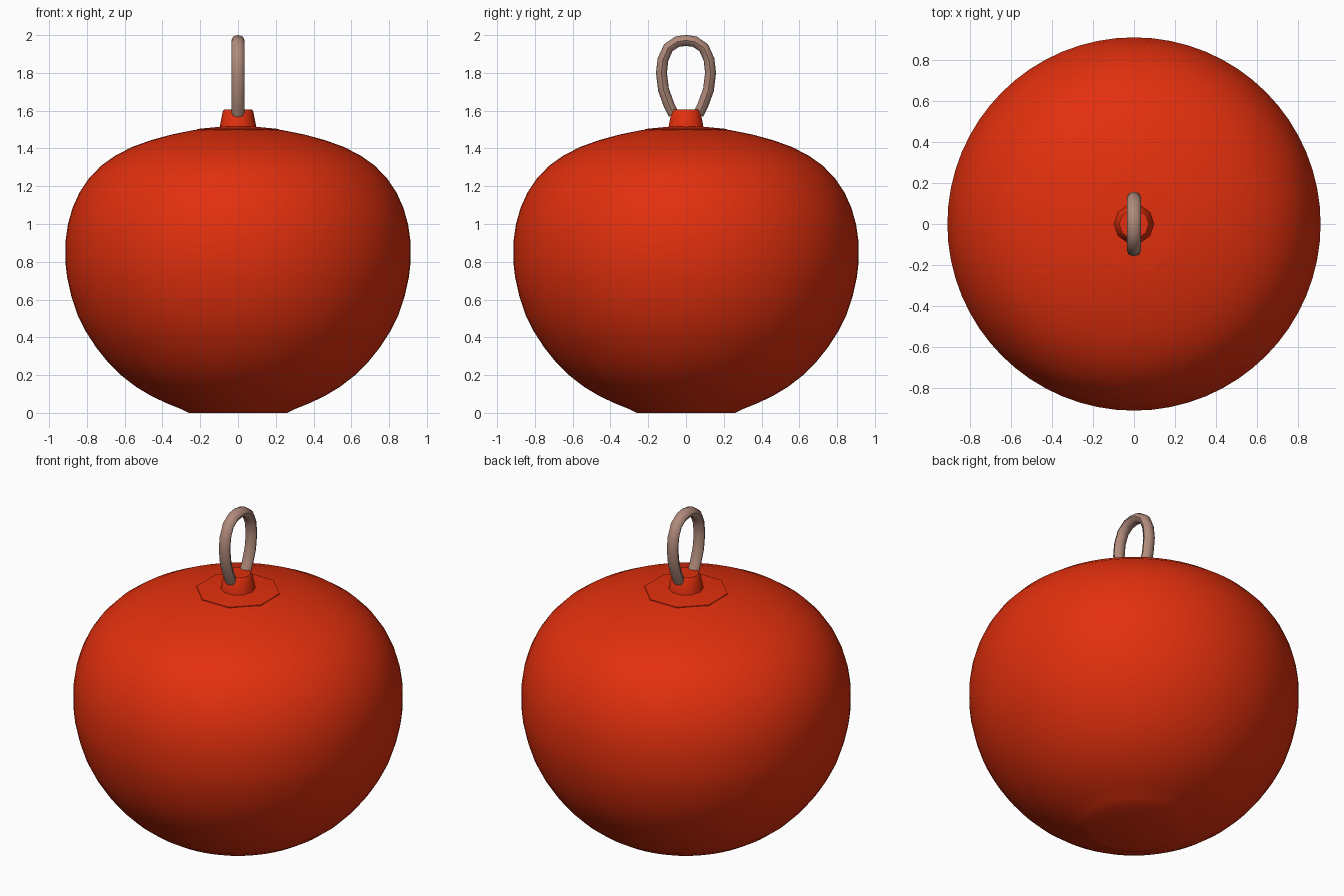
import bpy, bmesh, math

cube = bpy.data.objects.get("Cube")
if cube:
    bpy.data.objects.remove(cube, do_unlink=True)


def material(name, color):
    m = bpy.data.materials.new(name)
    m.use_nodes = True
    m.diffuse_color = color
    m.node_tree.nodes["Principled BSDF"].inputs["Base Color"].default_value = color
    return m


red = material("bright red", (0.76, 0.029, 0.004, 1))
tan = material("dull tan", (0.44, 0.26, 0.2, 1))


def finish(obj, angle):
    bpy.ops.object.select_all(action="DESELECT")
    obj.select_set(True)
    bpy.context.view_layer.objects.active = obj
    bpy.ops.object.shade_smooth_by_angle(angle=math.radians(angle))


def lathe(name, profile, sides, mat, angle):
    """Turn a (radius, height) profile around the z axis."""
    bm = bmesh.new()
    verts = [bm.verts.new((r, 0, z)) for r, z in profile]
    edges = [bm.edges.new(pair) for pair in zip(verts, verts[1:])]
    bmesh.ops.spin(bm, geom=verts + edges, cent=(0, 0, 0), axis=(0, 0, 1),
                   angle=math.tau, steps=sides, use_duplicate=False)
    bmesh.ops.remove_doubles(bm, verts=bm.verts, dist=0.0005)
    bmesh.ops.recalc_face_normals(bm, faces=bm.faces)
    mesh = bpy.data.meshes.new(name)
    bm.to_mesh(mesh)
    bm.free()
    mesh.materials.append(mat)
    obj = bpy.data.objects.new(name, mesh)
    bpy.context.collection.objects.link(obj)
    finish(obj, angle)
    return obj


# Squat round body with a flat base and a small lip around it
lathe("body", [(0, 0), (0.26, 0), (0.3, 0.02), (0.38, 0.052), (0.46, 0.09),
               (0.54, 0.138), (0.62, 0.2), (0.69, 0.27), (0.75, 0.345),
               (0.805, 0.43), (0.85, 0.52), (0.883, 0.62), (0.905, 0.72),
               (0.913, 0.79), (0.913, 0.91), (0.9, 1.0), (0.876, 1.085),
               (0.84, 1.165), (0.79, 1.24), (0.725, 1.308), (0.65, 1.362),
               (0.56, 1.408), (0.46, 1.444), (0.35, 1.474), (0.23, 1.498),
               (0.1, 1.511), (0, 1.513)],
      64, red, 60)

# Thin eight-sided collar just breaking the surface
collar = lathe("collar", [(0, 1.49), (0.235, 1.49), (0.235, 1.503), (0.1, 1.515), (0, 1.515)],
               8, red, 40)
collar.rotation_euler.z = math.pi / 8

# Small tapered cap
lathe("cap", [(0, 1.5), (0.1, 1.5), (0.094, 1.53), (0.08, 1.598), (0.072, 1.607), (0, 1.607)],
      10, red, 40)

# Hanging loop: half a path mirrored across the middle
half = [(0.065, 1.58), (0.09, 1.63), (0.119, 1.71), (0.13, 1.8),
        (0.122, 1.87), (0.094, 1.933), (0.047, 1.965)]
path = half + [(0, 1.972)] + [(-y, z) for y, z in reversed(half)]
curve = bpy.data.curves.new("loop_path", "CURVE")
curve.dimensions = "3D"
curve.bevel_depth = 0.029
curve.bevel_resolution = 2
curve.use_fill_caps = True
spline = curve.splines.new("POLY")
spline.points.add(len(path) - 1)
for point, (y, z) in zip(spline.points, path):
    point.co = (0, y, z, 1)
temp = bpy.data.objects.new("loop_path", curve)
bpy.context.collection.objects.link(temp)
bpy.context.view_layer.update()
mesh = bpy.data.meshes.new_from_object(temp.evaluated_get(bpy.context.evaluated_depsgraph_get()))
bpy.data.objects.remove(temp, do_unlink=True)
# Oval section, slightly wider across the loop
for v in mesh.vertices:
    v.co.x *= 1.2
mesh.materials.clear()
mesh.materials.append(tan)
loop = bpy.data.objects.new("hanging_loop", mesh)
bpy.context.collection.objects.link(loop)
finish(loop, 50)
